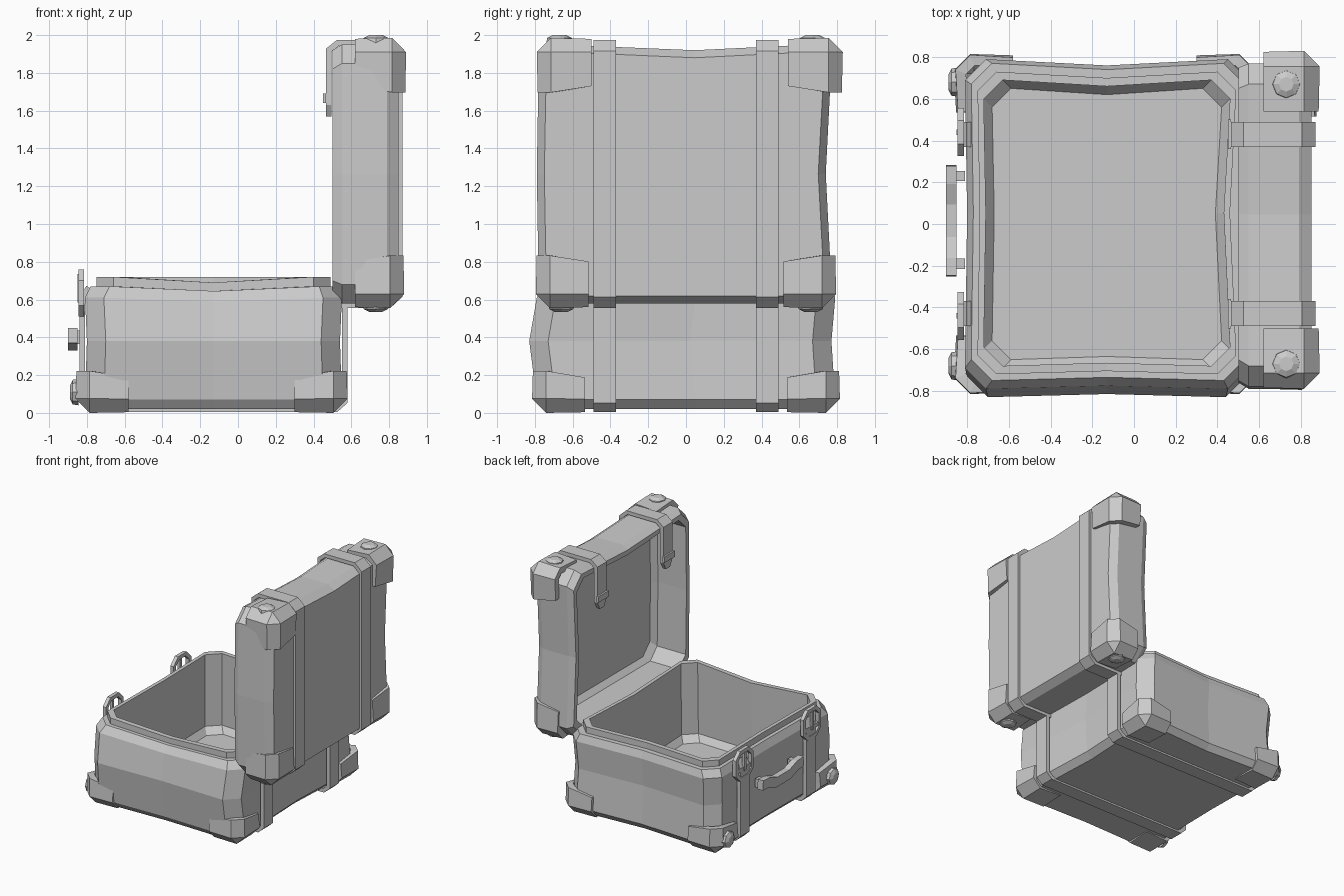
import bpy, bmesh
from mathutils import Vector

if "Cube" in bpy.data.objects:
    bpy.data.objects.remove(bpy.data.objects["Cube"])


def finish(name, bm, thick=0, offset=0, recalc=True):
    if recalc:
        bmesh.ops.recalc_face_normals(bm, faces=bm.faces)
    me = bpy.data.meshes.new(name)
    bm.to_mesh(me)
    bm.free()
    ob = bpy.data.objects.new(name, me)
    bpy.context.collection.objects.link(ob)
    if thick:
        m = ob.modifiers.new("thickness", 'SOLIDIFY')
        m.thickness, m.offset, m.use_even_offset = thick, offset, True
    return ob


def shell(name, rings, dents, to_xyz):
    """Loft eight-sided rings with dented side middles; both ends capped."""
    bm = bmesh.new()
    loops = []
    da0, da1, db0, db1 = dents
    for a0, a1, b0, b1, c, h, sag in rings:
        am, bmid = (a0 + a1) / 2, (b0 + b1) / 2 + .05
        pts = [(a0 + c, b0, 0), (am, b0 + db0, -sag), (a1 - c, b0, 0),
               (a1, b0 + c, 0), (a1 - da1, bmid, 0), (a1, b1 - c, 0),
               (a1 - c, b1, 0), (am, b1 - db1, 0), (a0 + c, b1, 0),
               (a0, b1 - c, 0), (a0 + da0, bmid, 0), (a0, b0 + c, 0)]
        loops.append([bm.verts.new(to_xyz(a, b, h + s)) for a, b, s in pts])
    for p, q in zip(loops, loops[1:]):
        for i in range(12):
            j = (i + 1) % 12
            bm.faces.new((p[i], p[j], q[j], q[i]))
    bm.faces.new(loops[0])
    bm.faces.new(loops[-1])
    return finish(name, bm)


def ribbon(name, pts, axis, centre, width, thick, closed=False, tip=0):
    """Band following a 2D path, extruded along axis; tip narrows the end."""
    bm = bmesh.new()
    rows = []
    for i, p in enumerate(pts):
        w = width / 2 * (.45 if tip and i == len(pts) - 1 else 1)
        row = []
        for s in (-w, w):
            co = list(p)
            co.insert(axis, centre + s)
            row.append(bm.verts.new(co))
        rows.append(row)
    for p, q in zip(rows, rows[1:] + (rows[:1] if closed else [])):
        if p is not rows[-1] or closed:
            bm.faces.new((p[0], p[1], q[1], q[0]))
    return finish(name, bm, thick)


def box(name, loc, size):
    bm = bmesh.new()
    bmesh.ops.create_cube(bm, size=1)
    for v in bm.verts:
        v.co = Vector(loc) + Vector([a * b for a, b in zip(v.co, size)])
    return finish(name, bm)


def corner_guard(name, outer, size, drop, cham=.075, thick=.05):
    """Three plates meeting at an outer corner, edges chamfered, lower lip sloped."""
    bm = bmesh.new()
    outer, size = Vector(outer), Vector(size)
    V = {}
    for i in range(7):
        k = (i & 1, i >> 1 & 1, i >> 2 & 1)
        t = list(map(float, k))
        if k == (0, 1, 1) or k == (1, 0, 1):
            t[2] = 1 - drop
        t = [a + .06 if a == 0 and sum(k) == 2 else a for a in t]
        V[k] = bm.verts.new(outer + Vector([a * b for a, b in zip(t, size)]))
    o = V[0, 0, 0]
    for a, b, c in (((1, 0, 0), (1, 1, 0), (0, 1, 0)), ((0, 1, 0), (0, 1, 1), (0, 0, 1)),
                    ((0, 0, 1), (1, 0, 1), (1, 0, 0))):
        bm.faces.new((o, V[a], V[b], V[c]))
    bmesh.ops.bevel(bm, geom=list(o.link_edges), offset=cham, segments=1, affect='EDGES')
    inside = outer + size
    bm.normal_update()
    for f in bm.faces:
        if f.normal.dot(f.calc_center_median() - inside) < 0:
            f.normal_flip()
    return finish(name, bm, thick, -1, recalc=False)


def rivet(name, loc, direction):
    """Low eight-sided dome on a guard."""
    bm = bmesh.new()
    rot = Vector((0, 0, 1)).rotation_difference(Vector(direction)).to_matrix()
    for r1, r2, z, d in ((.07, .065, 0, .03), (.065, .035, .0225, .015)):
        vs = bmesh.ops.create_cone(bm, cap_ends=True, segments=8,
                                   radius1=r1, radius2=r2, depth=d)['verts']
        for v in vs:
            v.co = Vector(loc) + rot @ (v.co + Vector((0, 0, z)))
    return finish(name, bm)


# open case base with raised inner lip
shell("case_base", [
    (-.76, .50, -.75, .75, .09, .02, 0),
    (-.81, .55, -.79, .79, .10, .07, 0),
    (-.80, .54, -.83, .77, .10, .38, 0),
    (-.81, .55, -.79, .79, .10, .61, .02),
    (-.78, .53, -.75, .77, .10, .67, .025),
    (-.75, .49, -.72, .73, .09, .67, .025),
    (-.75, .49, -.72, .73, .09, .72, .03),
    (-.72, .46, -.68, .69, .09, .72, .03),
    (-.72, .46, -.69, .69, .09, .13, 0),
    (-.68, .42, -.65, .65, .09, .08, 0)],
    (.01, .03, .015, .03), lambda a, b, h: (a, b, h))

# upright lid, hollow towards -x
shell("case_lid", [
    (.62, 1.91, -.74, .73, .09, .85, 0),
    (.58, 1.95, -.78, .77, .10, .79, 0),
    (.58, 1.95, -.78, .77, .10, .55, 0),
    (.60, 1.92, -.75, .75, .10, .50, 0),
    (.65, 1.88, -.71, .71, .09, .50, 0),
    (.65, 1.88, -.71, .71, .09, .76, 0),
    (.69, 1.84, -.67, .67, .09, .80, 0)],
    (0, .03, -.01, .03), lambda a, b, h: (h, b, a))

for side, s in (("near", -1), ("far", 1)):
    y = .43 * s
    # straps round base and lid, with hanging tongue
    ribbon("base_strap_" + side, [(-.79, .665), (-.825, .61), (-.825, .06), (-.785, .02),
                                  (.52, .02), (.565, .06), (.565, .57)], 1, y, .12, .03)
    ribbon("lid_strap_" + side, [(.53, .57), (.80, .57), (.855, .62), (.855, 1.91), (.80, 1.96),
                                 (.53, 1.96), (.48, 1.92), (.48, 1.63), (.48, 1.57)],
           1, y, .12, .03, tip=1)
    ribbon("strap_keeper_" + side, [(.458, 1.64), (.458, 1.69)], 1, y, .14, .015)
    # buckle frame, crossbar and prong
    yb = .44 * s
    ring = [(yb + a, .635 + b) for a, b in ((-.10, -.06), (-.05, -.11), (.05, -.11), (.10, -.06),
                                            (.10, .06), (.05, .11), (-.05, .11), (-.10, .06))]
    ribbon("buckle_" + side, ring, 0, -.83, .03, .03, closed=True)
    box("buckle_bar_" + side, (-.83, yb, .60), (.025, .2, .03))
    box("buckle_prong_" + side, (-.84, yb, .66), (.02, .025, .15))
    # base guards
    for end, x, d in (("front", -.86, .28), ("hinge", .58, -.28)):
        corner_guard(f"base_guard_{end}_{side}", (x, .815 * s, 0), (d, -.28 * s, .235), .2)
    rivet("base_rivet_" + side, (-.86, .68 * s, .11), (-1, 0, 0))
    # lid guards
    ytop = .83 if s > 0 else -.79
    corner_guard("lid_top_guard_" + side, (.89, ytop, 1.985), (-.27, -.29 * s, -.30), .15)
    corner_guard("lid_bottom_guard_" + side, (.88, .795 * s, .555), (-.26, -.28 * s, .29), .15)
    rivet("lid_top_rivet_" + side, (.73, .67 * s, 1.97), (0, 0, 1))
    rivet("lid_bottom_rivet_" + side, (.73, .66 * s, .565), (0, 0, -1))
    # handle mounts
    box("handle_mount_" + side, (-.835, .02 + .21 * s, .40), (.05, .05, .07))

# carrying handle, slightly sagging
ribbon("handle", [(-.25, .41), (-.17, .405), (-.07, .37), (.10, .37), (.20, .405), (.28, .41)],
       0, -.875, .05, .08)
